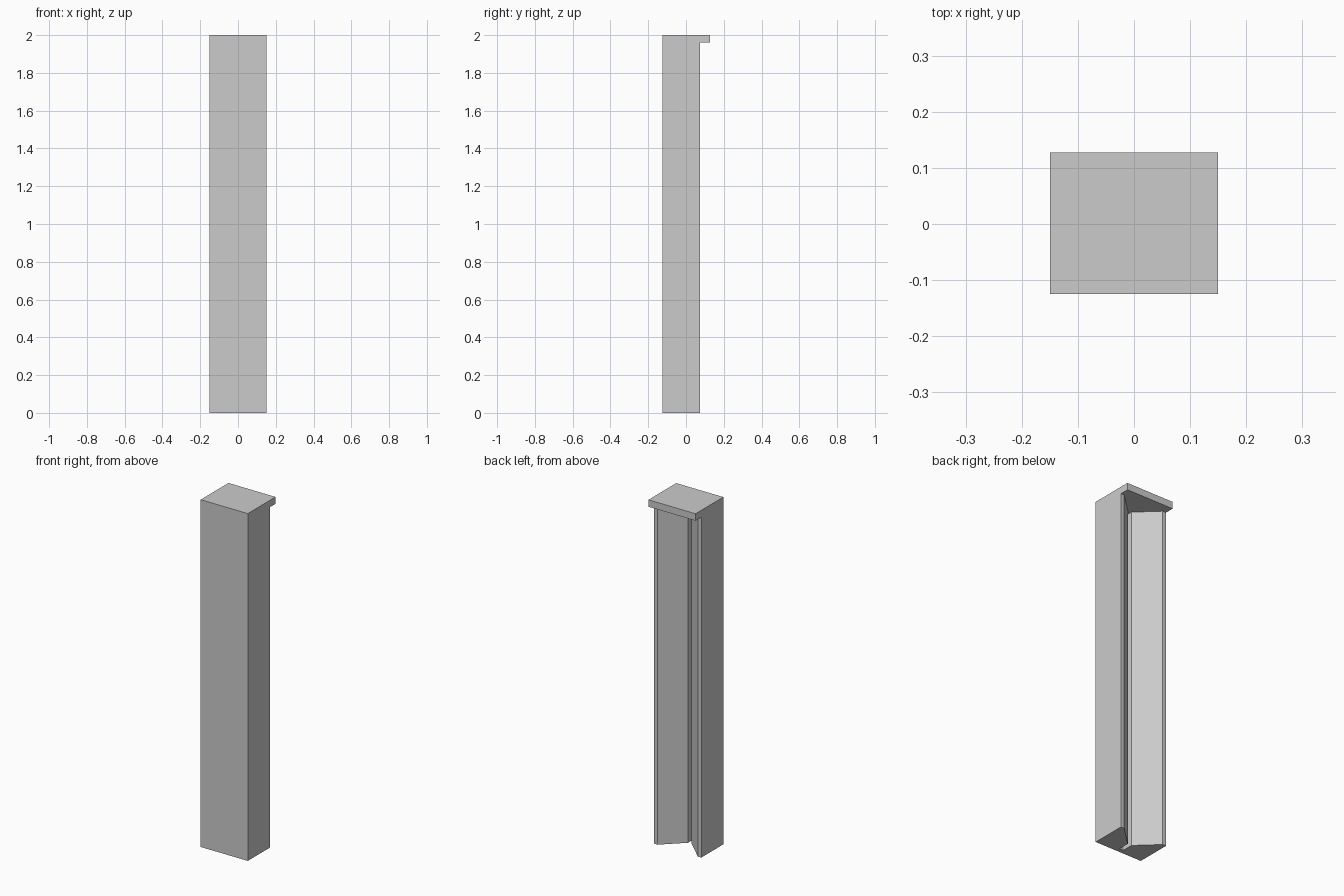
import bpy
import bmesh

cube = bpy.data.objects.get("Cube")
if cube:
    bpy.data.objects.remove(cube, do_unlink=True)

HALF_W, FRONT, BACK = 0.15, -0.125, 0.075
CAP_BACK, CAP_Z, TOP = 0.127, 1.96, 2.0

# One plain grey for everything
grey = bpy.data.materials.new("plain grey")
grey.use_nodes = True
colour = (0.6, 0.6, 0.6, 1)
grey.diffuse_color = colour
grey.node_tree.nodes["Principled BSDF"].inputs["Base Color"].default_value = colour


def prism(name, half_profile, z0, z1):
    """Mirror a half outline in x and extrude it upwards."""
    outline = half_profile + [(-x, y) for x, y in reversed(half_profile)]
    bm = bmesh.new()
    base = bm.faces.new([bm.verts.new((x, y, z0)) for x, y in outline])
    grown = bmesh.ops.extrude_face_region(bm, geom=[base], use_keep_orig=True)
    top = [v for v in grown["geom"] if isinstance(v, bmesh.types.BMVert)]
    bmesh.ops.translate(bm, verts=top, vec=(0, 0, z1 - z0))
    bmesh.ops.recalc_face_normals(bm, faces=bm.faces)
    mesh = bpy.data.meshes.new(name)
    bm.to_mesh(mesh)
    bm.free()
    mesh.materials.append(grey)
    obj = bpy.data.objects.new(name, mesh)
    bpy.context.collection.objects.link(obj)
    return obj


# Post: flat front and sides, V groove in the back with a narrow slot at its root
prism("grooved_post", [
    (HALF_W, FRONT), (HALF_W, BACK), (0.128, BACK),
    (0.012, -0.035), (0.012, -0.10),
], 0, CAP_Z)

# Cap: flush at the front and sides, overhanging the back
prism("cap_plate", [(HALF_W, FRONT), (HALF_W, CAP_BACK)], CAP_Z, TOP)
